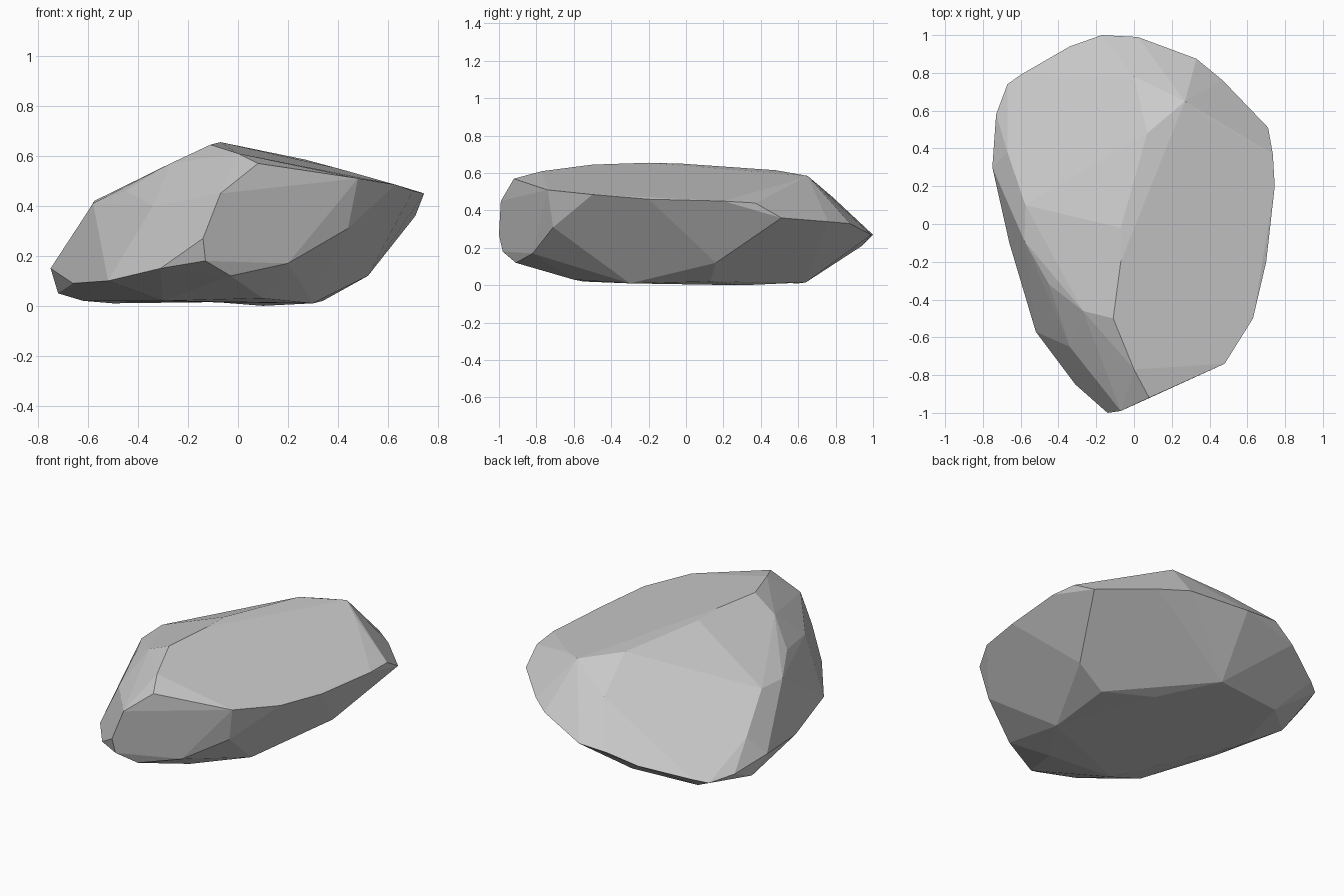
import bpy, bmesh, math

# Corner points of the chipped boulder, grouped by the facets they bound
crown = [(-.07, -.2, .655), (-.07, -.02, .65), (.0, -.77, .61), (.07, .48, .615),
         (-.11, -.5, .645), (.27, .65, .585), (.4, .55, .55), (0, .78, .475)]
right_rim = [(.48, -.74, .51), (.63, -.5, .485), (.70, -.2, .46), (.745, .2, .45),
             (.735, .37, .44), (.71, .51, .36), (.47, .76, .34), (.33, .875, .33)]
front_facet = [(.08, -.92, .57), (-.07, -.99, .45), (-.14, -1, .27), (-.13, -.98, .18),
               (-.03, -.91, .12), (.2, -.82, .17), (.44, -.71, .31)]
left_side = [(-.575, .1, .42), (-.58, -.09, .41), (-.45, -.32, .46), (-.27, -.46, .57),
             (-.34, -.65, .4), (-.67, .38, .26), (-.75, .3, .15), (-.66, -.1, .09),
             (-.52, -.57, .10), (-.31, -.85, .15)]
back_rim = [(-.17, 1, .27), (.02, .99, .27), (-.34, .94, .21), (-.6, .79, .14),
            (-.67, .74, .12), (-.73, .58, .13)]
underside = [(.52, .16, .12), (.34, .13, .02), (.3, -.3, .01), (.1, -.6, .03),
             (-.3, -.55, .02), (-.62, .2, .02), (-.72, .4, .05), (-.5, .6, .01),
             (-.09, .64, .015), (.1, .3, 0)]

# Wrap the corners in a convex skin
bm = bmesh.new()
for band in (crown, right_rim, front_facet, left_side, back_rim, underside):
    for p in band:
        bm.verts.new(p)
hull = bmesh.ops.convex_hull(bm, input=bm.verts[:], use_existing_faces=False)
loose = [v for v in bm.verts if not v.link_faces]
bmesh.ops.delete(bm, geom=loose, context='VERTS')

# Merge nearly coplanar triangles into broad chipped facets
bmesh.ops.dissolve_limit(bm, angle_limit=math.radians(4),
                         verts=bm.verts[:], edges=bm.edges[:])
bmesh.ops.recalc_face_normals(bm, faces=bm.faces[:])

mesh = bpy.data.meshes.new("boulder")
bm.to_mesh(mesh)
bm.free()
boulder = bpy.data.objects.new("boulder", mesh)
bpy.context.collection.objects.link(boulder)
